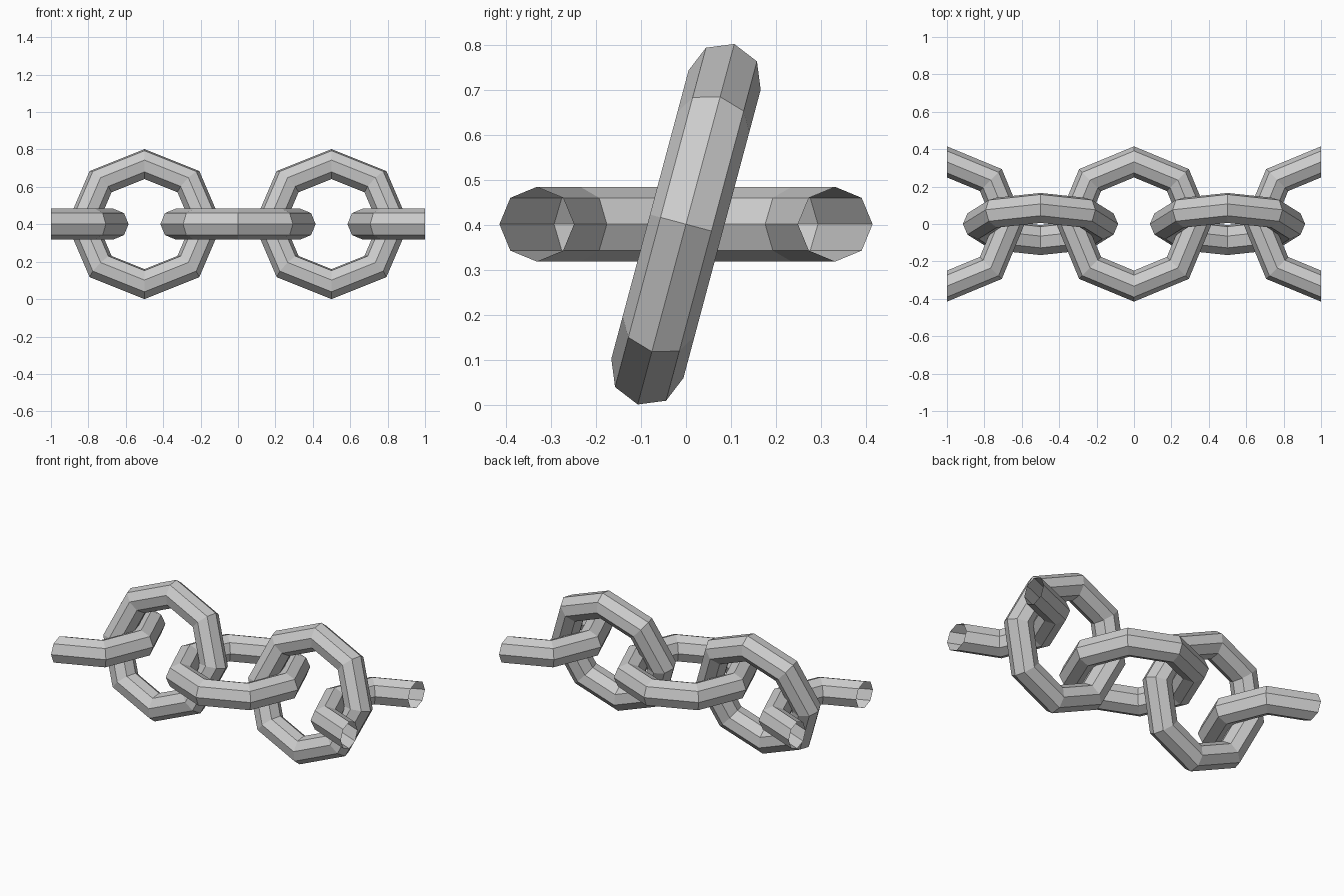
import bpy, bmesh
from math import radians

if "Cube" in bpy.data.objects:
    bpy.data.objects.remove(bpy.data.objects["Cube"])

MAJOR, MINOR, TILT = 0.332, 0.083, 75
HEIGHT = 0.401  # chain centre line


def link(name, x, tilt=0, keep=0):
    """Eight-sided chain link; keep = +1 / -1 leaves only that open half in x."""
    bpy.ops.mesh.primitive_torus_add(
        major_segments=8, minor_segments=8, major_radius=MAJOR, minor_radius=MINOR,
        location=(x, 0, HEIGHT), rotation=(radians(tilt), 0, 0))
    ob = bpy.context.object
    ob.name = ob.data.name = name
    if keep:
        bm = bmesh.new()
        bm.from_mesh(ob.data)
        cut = [v for v in bm.verts if v.co.x * keep < -0.001]
        bmesh.ops.delete(bm, geom=cut, context='VERTS')
        bm.to_mesh(ob.data)
        bm.free()
    ob.data.shade_flat()
    return ob


# Flat links: one whole in the middle, open halves at both ends
link("middle_flat_link", 0)
link("left_half_link", -1, keep=1)
link("right_half_link", 1, keep=-1)

# Leaning upright links joining them
link("left_upright_link", -0.5, TILT)
link("right_upright_link", 0.5, TILT)
